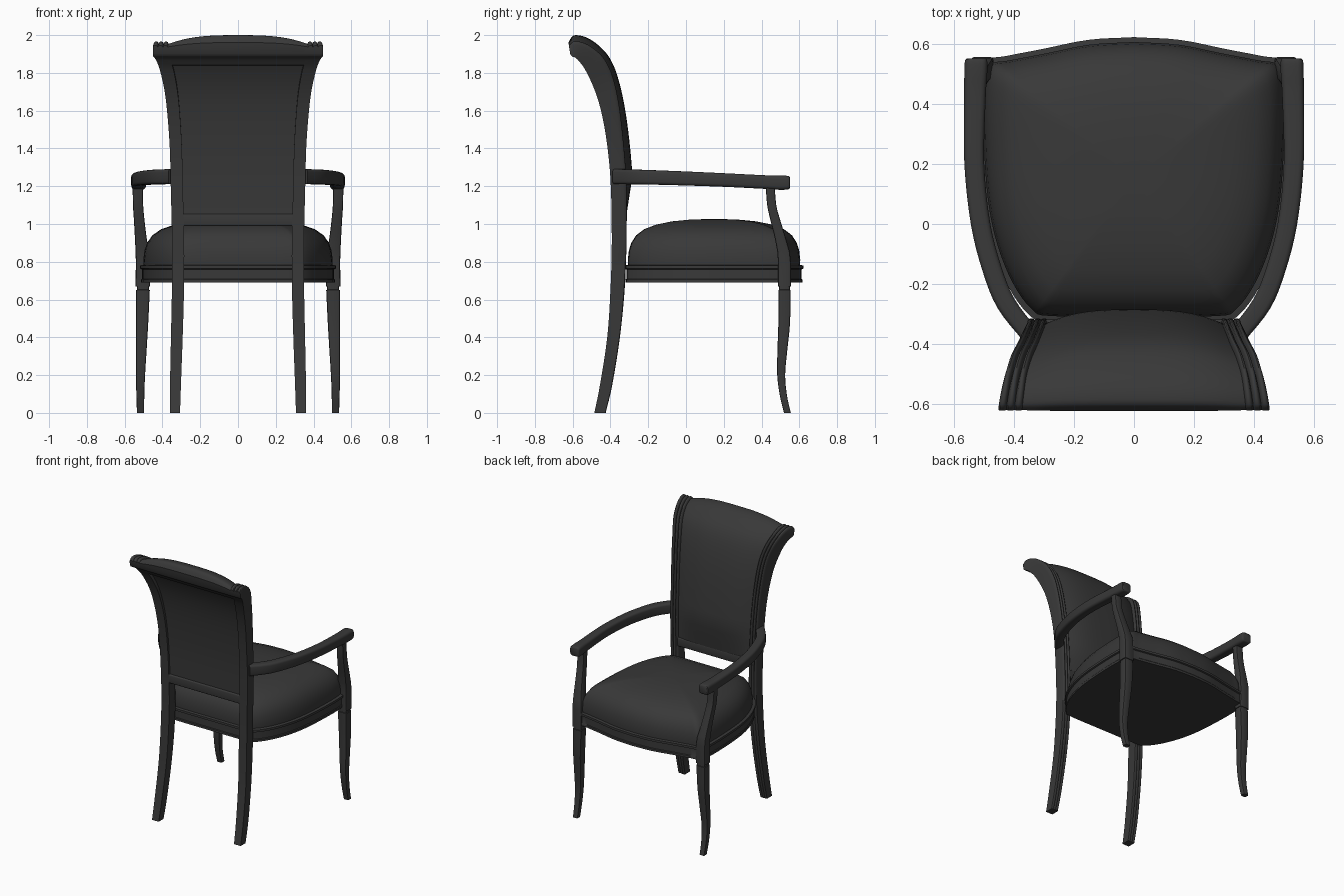
import bpy, bmesh, math
from mathutils import Vector

if "Cube" in bpy.data.objects:
    bpy.data.objects.remove(bpy.data.objects["Cube"])

dark = bpy.data.materials.new("dark_finish")
dark.diffuse_color = (0.04, 0.04, 0.04, 1)
dark.use_nodes = True
dark.node_tree.nodes["Principled BSDF"].inputs["Base Color"].default_value = dark.diffuse_color


def spline(pts, n=4):
    """Catmull-Rom through points of any dimension."""
    p = [Vector(q) for q in pts]
    p = [p[0] * 2 - p[1]] + p + [p[-1] * 2 - p[-2]]
    out = []
    for i in range(1, len(p) - 2):
        a, b, c, d = p[i - 1:i + 3]
        for k in range(n):
            t = k / n
            out.append((b * 2 + (c - a) * t + (a * 2 - b * 5 + c * 4 - d) * t * t
                        + (b * 3 - a - c * 3 + d) * t ** 3) * 0.5)
    return out + [p[-2]]


def loft(name, rings, mirror=False):
    """Skin equal-length closed rings and cap both ends."""
    bm = bmesh.new()
    vs = [[bm.verts.new(co) for co in r] for r in rings]
    for a, b in zip(vs, vs[1:]):
        for i in range(len(a)):
            j = (i + 1) % len(a)
            bm.faces.new((a[i], a[j], b[j], b[i]))
    bm.faces.new(vs[0])
    bm.faces.new(vs[-1])
    bmesh.ops.recalc_face_normals(bm, faces=bm.faces)
    me = bpy.data.meshes.new(name)
    bm.to_mesh(me)
    bm.free()
    me.materials.append(dark)
    ob = bpy.data.objects.new(name, me)
    bpy.context.collection.objects.link(ob)
    if mirror:
        ob.modifiers.new("mirror", 'MIRROR').use_mirror_merge = False
    return ob


def rounded(hx, hy, r=0.3, n=3):
    """Rounded rectangle as 2D offsets."""
    rad = r * min(hx, hy) * 2
    return [(sx * (hx - rad) + rad * math.cos(a0 + k / n * math.pi / 2),
             sy * (hy - rad) + rad * math.sin(a0 + k / n * math.pi / 2))
            for sx, sy, a0 in ((1, 1, 0), (-1, 1, math.pi / 2),
                               (-1, -1, math.pi), (1, -1, -math.pi / 2))
            for k in range(n + 1)]


# Side profile of the back: back y, back z, front y, front z, centre x, half width
back = spline([
    (-.485, 0, -.425, 0, .334, .027), (-.455, .15, -.39, .15, .331, .029),
    (-.417, .4, -.35, .4, .324, .031), (-.40, .65, -.325, .65, .318, .032),
    (-.393, .9, -.315, .9, .317, .032), (-.398, 1.2, -.315, 1.2, .324, .032),
    (-.415, 1.4, -.33, 1.42, .329, .032), (-.443, 1.57, -.353, 1.62, .34, .033),
    (-.48, 1.7, -.385, 1.77, .354, .034), (-.53, 1.81, -.43, 1.87, .376, .036),
    (-.565, 1.86, -.49, 1.93, .393, .037), (-.585, 1.88, -.55, 1.962, .403, .039),
    (-.603, 1.887, -.598, 1.965, .409, .04), (-.613, 1.90, -.62, 1.945, .411, .04)])

# Back posts: rear legs rising into reeded, scrolled uprights
rings = []
for by, bz, fy, fz, cx, hw in back:
    amp = 0.05 + 0.17 * min(1, max(0, (bz - 0.75) / 0.3))
    ring = [(cx - hw, by, bz), (cx + hw, by, bz)]
    for k in range(19):
        w = (k % 6) / 3 - 1 if k < 18 else 1
        v = 1 - amp * (1 - math.sqrt(1 - w * w))
        ring.append((cx + hw * (1 - k / 9), by + (fy - by) * v, bz + (fz - bz) * v))
    rings.append(ring)
loft("back_posts", rings, True)

# Upholstered back panel with rolled top
upper = [b for b in back if b[1] > 1.0]
rings = []
for i, (by, bz, fy, fz, cx, hw) in enumerate(upper):
    B, F = Vector((0, by, bz)), Vector((0, fy, fz))
    d = (F - B).normalized()
    bulge = 0.05 * min(1, .3 + i * .25, .5 + (len(upper) - 1 - i) * .12)
    w = cx - hw * 0.8
    rear = B.lerp(F, 0.18 if bz < 1.83 else 0)
    front = B.lerp(F, 0.8)
    ring = [rear + Vector((-w, 0, 0)), rear + Vector((w, 0, 0))]
    for k in range(17):
        t = 1 - k / 8
        ring.append(front + d * bulge * (1 - abs(t) ** 3) + Vector((w * t, 0, 0)))
    rings.append(ring)
loft("back_panel", rings)

# Cross rail under the panel
loft("back_rail", [[(x, -.355 + a, 1.022 + b) for a, b in rounded(.037, .032, .12)]
                   for x in (-.3, .3)])

# Seat plan outline, shared by rail and cushion
half = spline([(0, .612), (.15, .603), (.3, .573), (.42, .55), (.485, .535),
               (.507, .46), (.507, .28), (.493, .08), (.462, -.07),
               (.41, -.2), (.345, -.29), (.28, -.313), (0, -.315)], 4)
plan = half + [Vector((-p.x, p.y)) for p in half[-2:0:-1]]


def plan_rings(profile):
    return [[(p.x * s, .15 + (p.y - .15) * s, z) for p in plan] for s, z in profile]


loft("seat_rail", plan_rings([(1.008, .69), (1.008, .705), (1.0, .71), (1.0, .76),
                              (1.02, .764), (1.02, .78), (.97, .785)]))
loft("seat_cushion", plan_rings([(.98, .77), (.985, .81), (.972, .86), (.945, .90),
                                 (.89, .94), (.80, .972), (.66, .997), (.48, 1.014),
                                 (.28, 1.023), (.1, 1.026), (.02, 1.026)]))


# Upright square members: x, y, z, half width, half depth
def upright(name, stations):
    loft(name, [[(x + a, y + b, z) for a, b in rounded(hx, hy, .15, 2)]
                for x, y, z, hx, hy in stations], True)


upright("front_legs", spline([
    (.516, .537, 0, .019, .018), (.517, .516, .09, .021, .019),
    (.516, .504, .2, .024, .021), (.512, .51, .33, .028, .026),
    (.507, .52, .48, .032, .031), (.503, .521, .65, .036, .032)], 4)
    + [Vector((.503, .521, .652, .032, .029)), Vector((.503, .521, .675, .032, .029))])
upright("arm_supports", [Vector((.504, .521, .668, .038, .034)),
                         Vector((.504, .521, .80, .037, .034))] + spline([
    (.506, .517, .85, .036, .033), (.515, .498, .93, .031, .029),
    (.523, .473, 1.02, .028, .026), (.529, .454, 1.1, .027, .024),
    (.531, .445, 1.21, .027, .024)], 4))

# Curved arms: x, y, z, half width, half height
path = spline([(.525, .551, 1.22, .03, .025), (.525, .542, 1.219, .037, .035),
               (.526, .50, 1.219, .038, .038), (.529, .42, 1.222, .036, .036),
               (.531, .2, 1.233, .033, .036), (.51, 0, 1.241, .032, .037),
               (.472, -.15, 1.246, .032, .038), (.425, -.265, 1.249, .032, .039),
               (.345, -.37, 1.251, .03, .04)], 4)
rings = []
for i, (x, y, z, hw, hh) in enumerate(path):
    t = (path[min(i + 1, len(path) - 1)] - path[max(i - 1, 0)])
    n = Vector((-t[1], t[0])).normalized()
    rings.append([(x + n.x * a, y + n.y * a, z + b) for a, b in rounded(hw, hh, .25)])
loft("arms", rings, True)

# Smooth shading with crisp edges
for ob in bpy.context.scene.objects:
    ob.select_set(True)
    bpy.context.view_layer.objects.active = ob
bpy.ops.object.shade_smooth_by_angle(angle=math.radians(35))
